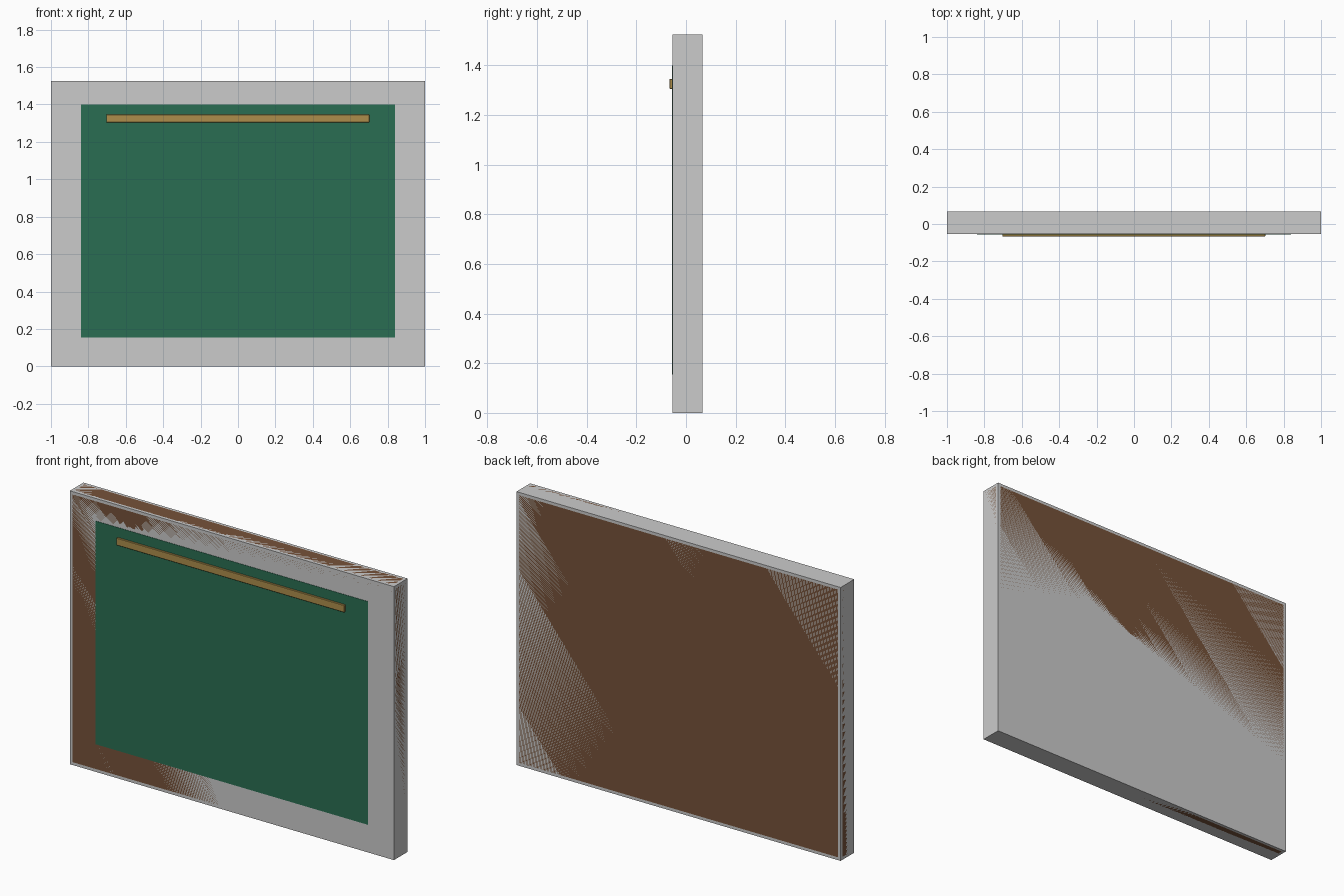
import bpy, bmesh

if "Cube" in bpy.data.objects:
    bpy.data.objects.remove(bpy.data.objects["Cube"])


def box(name, lo, hi, color=None, bevel=0.0):
    """Axis-aligned box between two corners, with an optional small chamfer."""
    bm = bmesh.new()
    bmesh.ops.create_cube(bm, size=1)
    for v in bm.verts:
        for i in range(3):
            v.co[i] = lo[i] if v.co[i] < 0 else hi[i]
    if bevel:
        bmesh.ops.bevel(bm, geom=bm.edges[:], offset=bevel, segments=1,
                        affect='EDGES', profile=0.5)
    mesh = bpy.data.meshes.new(name)
    bm.to_mesh(mesh)
    bm.free()
    if color:
        mat = bpy.data.materials.new(name + "_material")
        mat.diffuse_color = (*color, 1)
        mat.use_nodes = True
        mat.node_tree.nodes["Principled BSDF"].inputs["Base Color"].default_value = mat.diffuse_color
        mesh.materials.append(mat)
    obj = bpy.data.objects.new(name, mesh)
    bpy.context.collection.objects.link(obj)
    return obj


FRONT, BACK, HEIGHT = -0.054, 0.066, 1.525

# Plain outer slab, and the chamfered wooden board flush inside it
box("outer_slab", (-1, FRONT, 0), (1, BACK, HEIGHT))
box("wood_board", (-1, FRONT, 0), (1, BACK, HEIGHT), (0.18, 0.085, 0.042), 0.016)

# Thin green panel on the front face
box("green_panel", (-0.84, FRONT - 0.002, 0.155), (0.84, FRONT + 0.003, 1.40),
    (0.023, 0.155, 0.085))

# Raised brass strip near the top of the panel
box("brass_strip", (-0.704, -0.066, 1.305), (0.702, FRONT + 0.001, 1.346),
    (0.42, 0.27, 0.07), 0.002)
